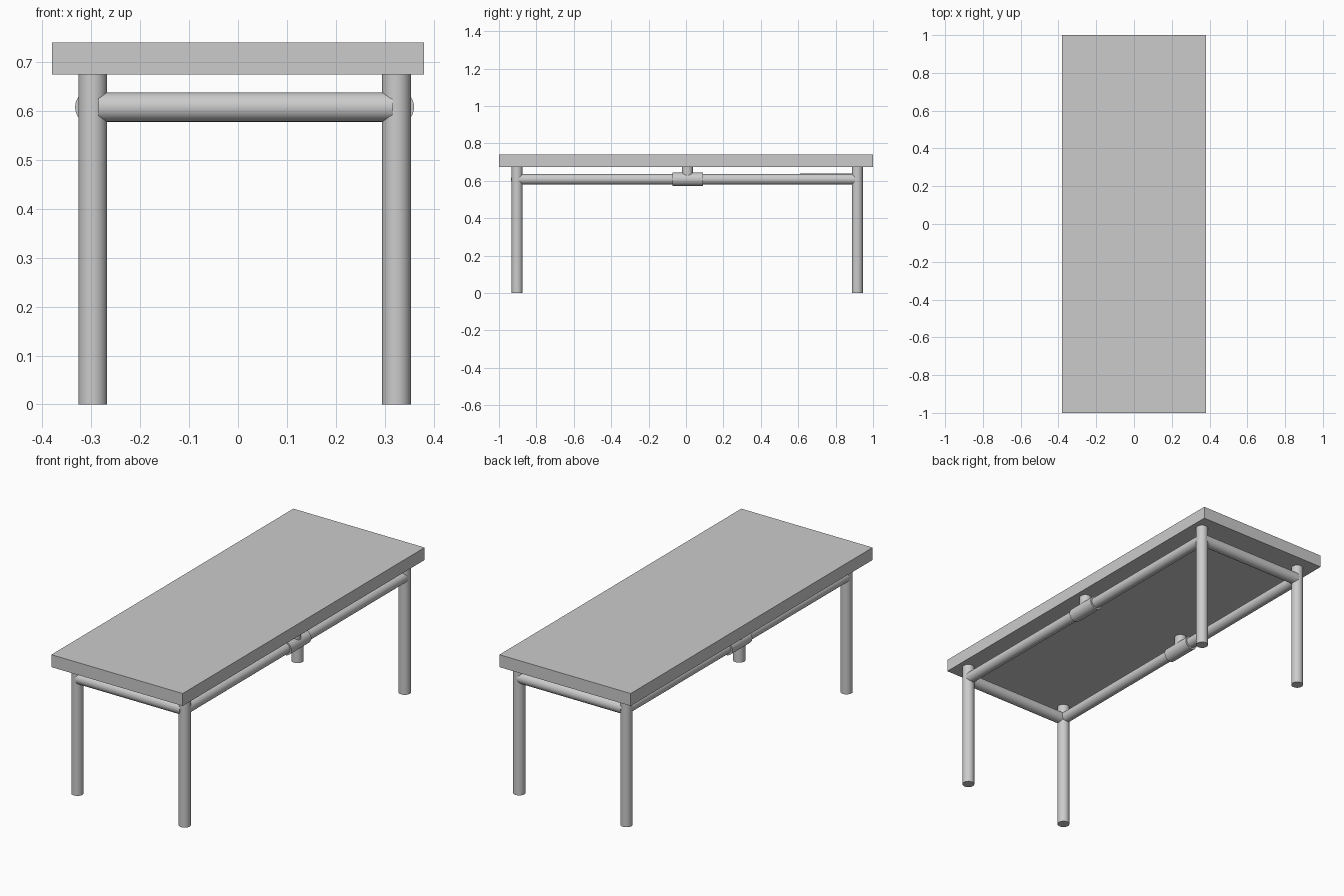
import bpy
from mathutils import Vector

if "Cube" in bpy.data.objects:
    bpy.data.objects.remove(bpy.data.objects["Cube"])


def tube(name, a, b, r):
    """Smooth capped cylinder running from a to b."""
    a, b = Vector(a), Vector(b)
    d = b - a
    bpy.ops.mesh.primitive_cylinder_add(vertices=48, radius=r, depth=d.length,
                                        location=(a + b) / 2)
    ob = bpy.context.object
    ob.name = name
    ob.rotation_euler = d.to_track_quat('Z', 'Y').to_euler()
    bpy.ops.object.shade_smooth_by_angle()
    return ob


TOP_Z, UNDER_Z, RAIL_Z, R = 0.74, 0.675, 0.608, 0.0295
XS = {"left": -0.297, "right": 0.324}
YS = {"front": -0.903, "back": 0.916}

# Table top slab
bpy.ops.mesh.primitive_cube_add(size=1, location=(0, 0, (TOP_Z + UNDER_Z) / 2))
top = bpy.context.object
top.name = "table_top"
top.scale = (0.76, 2.0, TOP_Z - UNDER_Z)

# Four legs
for yn, y in YS.items():
    for xn, x in XS.items():
        tube(f"{yn}_{xn}_leg", (x, y, 0), (x, y, UNDER_Z), R)

# End rails, set slightly proud of the legs
for yn, y in YS.items():
    off = -0.003 if y < 0 else 0.001
    tube(f"{yn}_rail", (-0.285, y + off, RAIL_Z), (0.317, y + off, RAIL_Z), 0.03)

# Side rails with a centre sleeve and a short post up to the top
for xn, x in XS.items():
    rise = 0.002 if x < 0 else 0.0
    tube(f"{xn}_side_rail", (x, YS["front"], RAIL_Z),
         (x, YS["back"], RAIL_Z + rise), 0.028)
    tube(f"{xn}_sleeve", (x, -0.073, RAIL_Z), (x, 0.092, RAIL_Z), 0.036)
    tube(f"{xn}_centre_post", (x, 0.008, RAIL_Z), (x, 0.008, UNDER_Z), R)
